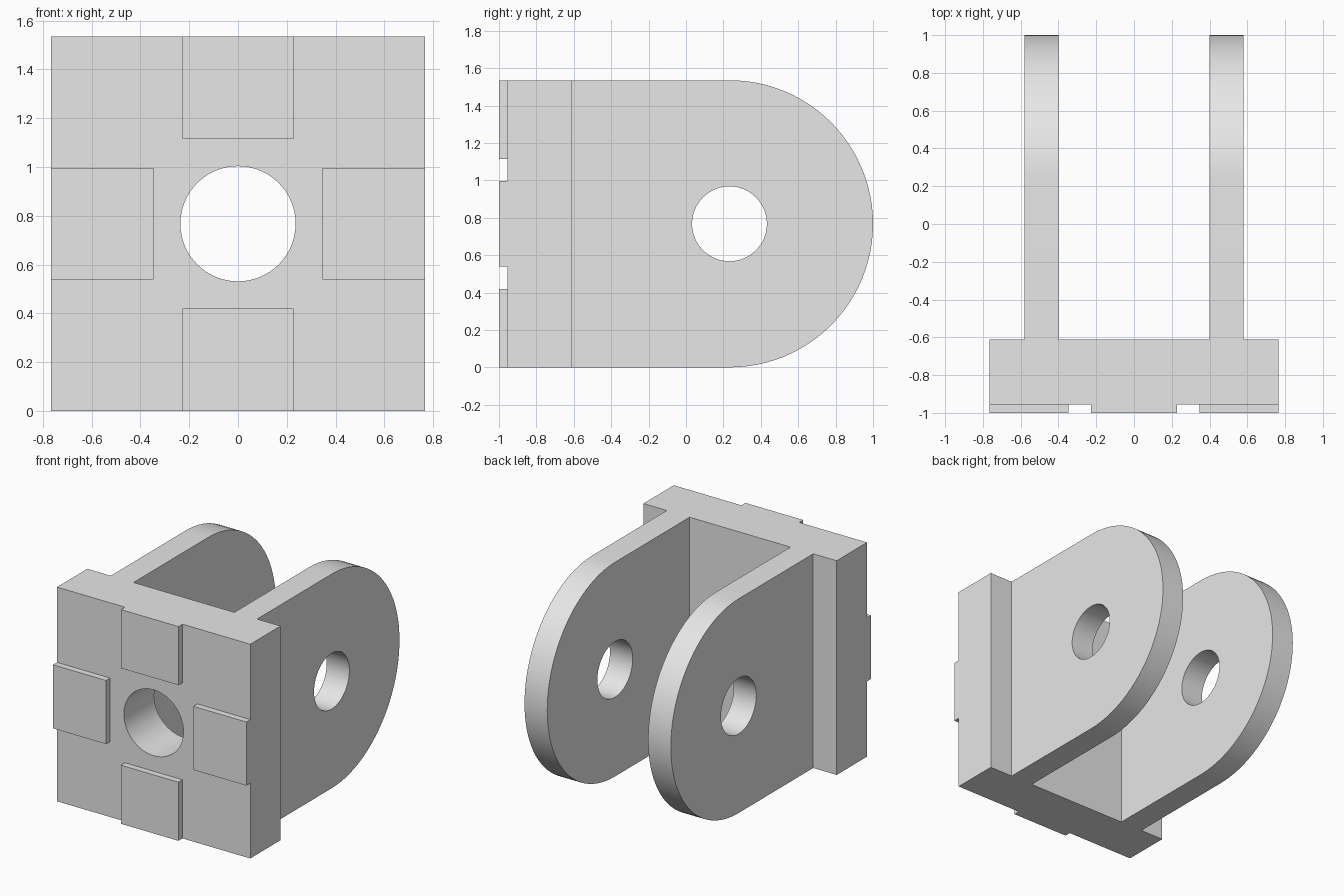
import bpy
import bmesh
from math import cos, sin, pi
from mathutils import Matrix

if "Cube" in bpy.data.objects:
    bpy.data.objects.remove(bpy.data.objects["Cube"], do_unlink=True)

HEIGHT = 1.535
MID = HEIGHT / 2
HALF = 0.766           # half width of the base plate
FRONT, FACE, BACK = -1.0, -0.955, -0.612
PIVOT_Y = 1 - MID      # centre of the rounded arm ends

grey = bpy.data.materials.new("light_grey")
grey.use_nodes = True
grey.diffuse_color = (0.8, 0.8, 0.8, 1)
grey.node_tree.nodes["Principled BSDF"].inputs["Base Color"].default_value = grey.diffuse_color


def finish(name, bm):
    bmesh.ops.recalc_face_normals(bm, faces=bm.faces[:])
    mesh = bpy.data.meshes.new(name)
    bm.to_mesh(mesh)
    bm.free()
    mesh.materials.append(grey)
    obj = bpy.data.objects.new(name, mesh)
    bpy.context.collection.objects.link(obj)
    return obj


def select_only(obj):
    bpy.ops.object.select_all(action='DESELECT')
    obj.select_set(True)
    bpy.context.view_layer.objects.active = obj


def box(name, x0, x1, y0, y1, z0, z1):
    bm = bmesh.new()
    centre = Matrix.Translation(((x0 + x1) / 2, (y0 + y1) / 2, (z0 + z1) / 2))
    size = Matrix.Diagonal((x1 - x0, y1 - y0, z1 - z0, 1))
    bmesh.ops.create_cube(bm, size=1, matrix=centre @ size)
    return finish(name, bm)


def drill(obj, centre, axis, radius, depth):
    """Cut a round hole along the given axis, then discard the cutter."""
    bm = bmesh.new()
    turn = Matrix.Rotation(pi / 2, 4, 'Y' if axis == 'X' else 'X')
    bmesh.ops.create_cone(bm, cap_ends=True, segments=64, radius1=radius, radius2=radius,
                          depth=depth, matrix=Matrix.Translation(centre) @ turn)
    cutter = finish("hole_cutter", bm)
    cutter.hide_render = True
    mod = obj.modifiers.new("hole", 'BOOLEAN')
    mod.operation, mod.solver, mod.object = 'DIFFERENCE', 'EXACT', cutter
    select_only(obj)
    bpy.ops.object.modifier_apply(modifier=mod.name)
    bpy.data.objects.remove(cutter, do_unlink=True)
    bpy.ops.object.shade_smooth_by_angle(angle=pi / 6)


def arm(name, x0, x1):
    """Flat arm with a rounded rear end and a pivot hole."""
    bm = bmesh.new()
    steps = 48
    arc = [(PIVOT_Y + MID * cos(a), MID + MID * sin(a))
           for a in (-pi / 2 + pi * i / steps for i in range(steps + 1))]
    outline = [(BACK, 0)] + arc + [(BACK, HEIGHT)]
    side = bm.faces.new([bm.verts.new((x0, y, z)) for y, z in outline])
    swept = bmesh.ops.extrude_face_region(bm, geom=[side])["geom"]
    moved = [v for v in swept if isinstance(v, bmesh.types.BMVert)]
    bmesh.ops.translate(bm, vec=(x1 - x0, 0, 0), verts=moved)
    obj = finish(name, bm)
    drill(obj, ((x0 + x1) / 2, PIVOT_Y, MID), 'X', 0.2, 0.5)


# Base plate with its central bore
plate = box("base_plate", -HALF, HALF, FACE, BACK, 0, HEIGHT)
drill(plate, (0, -0.8, MID), 'Y', 0.236, 1)

# Pair of pivot arms
arm("left_arm", 0.4, 0.58)
arm("right_arm", -0.58, -0.4)

# Four raised pads on the front face
PAD = 0.228
REACH = 0.42
box("top_pad", -PAD, PAD, FRONT, FACE, HEIGHT - REACH, HEIGHT)
box("bottom_pad", -PAD, PAD, FRONT, FACE, 0, REACH)
box("left_pad", HALF - REACH, HALF, FRONT, FACE, MID - PAD, MID + PAD)
box("right_pad", -HALF, REACH - HALF, FRONT, FACE, MID - PAD, MID + PAD)
